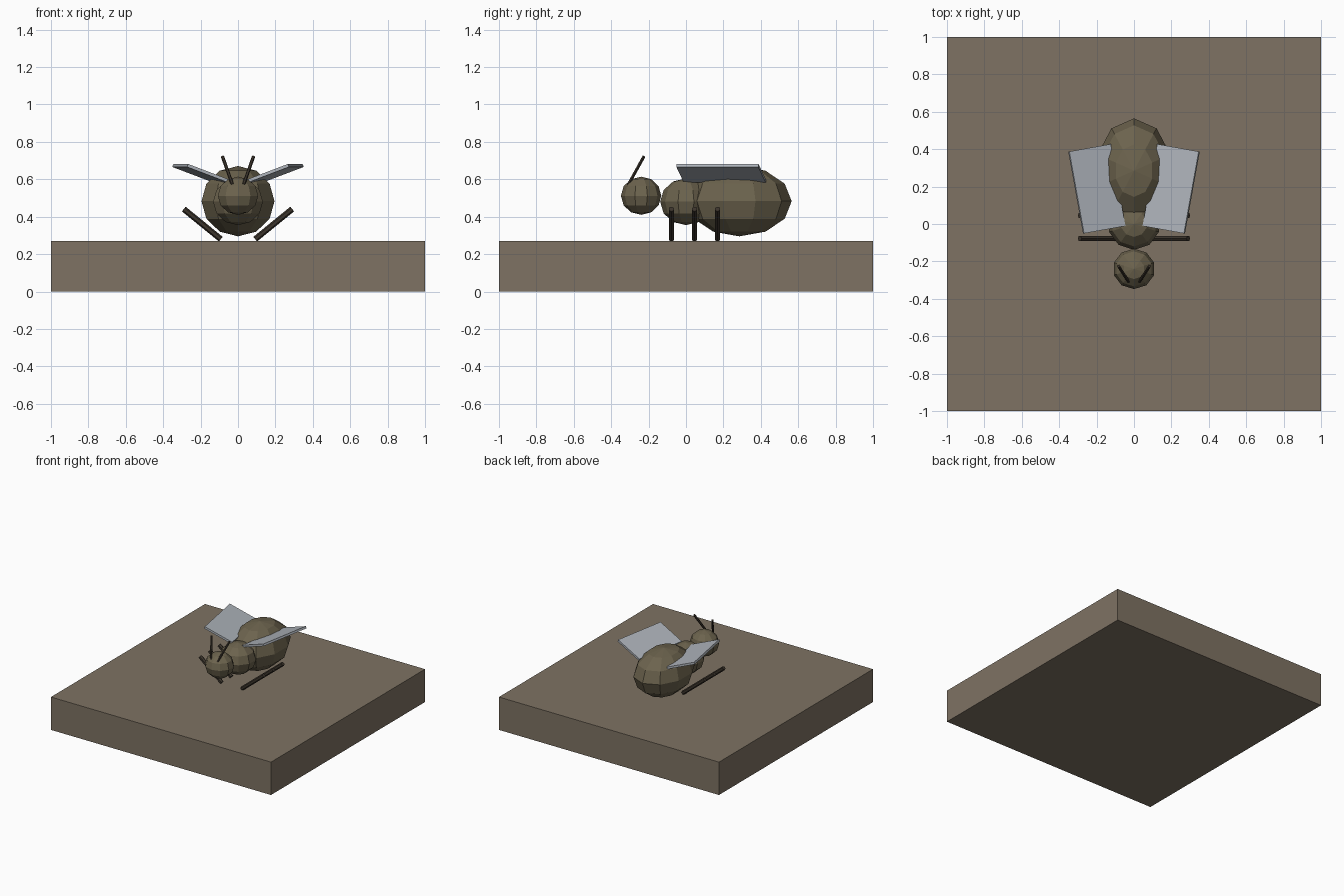
import bpy
from math import radians
from mathutils import Vector

if "Cube" in bpy.data.objects:
    bpy.data.objects.remove(bpy.data.objects["Cube"])


def material(name, rgb):
    m = bpy.data.materials.new(name)
    m.diffuse_color = (*rgb, 1)
    m.use_nodes = True
    m.node_tree.nodes["Principled BSDF"].inputs["Base Color"].default_value = m.diffuse_color
    return m


GROUND = material("ground", (0.21, 0.17, 0.125))
BODY = material("body", (0.15, 0.125, 0.075))
DARK = material("dark_limb", (0.045, 0.035, 0.025))
WING = material("wing", (0.42, 0.45, 0.49))


def finish(name, mat):
    ob = bpy.context.object
    ob.name = name
    ob.data.materials.append(mat)
    return ob


def box(name, loc, size, mat, rot=(0, 0, 0)):
    bpy.ops.mesh.primitive_cube_add(size=1, location=loc, rotation=rot)
    finish(name, mat).scale = size


def ball(name, loc, radii):
    bpy.ops.mesh.primitive_uv_sphere_add(segments=10, ring_count=6, radius=1, location=loc)
    finish(name, BODY).scale = radii


def rod(name, a, b, radius):
    a, b = Vector(a), Vector(b)
    d = b - a
    bpy.ops.mesh.primitive_cylinder_add(vertices=6, radius=radius, depth=d.length,
                                        location=(a + b) / 2,
                                        rotation=d.to_track_quat('Z', 'Y').to_euler())
    finish(name, DARK)


# Ground slab
box("ground_slab", (0, 0, 0.135), (2, 2, 0.27), GROUND)

# Body segments
ball("abdomen", (0, 0.285, 0.483), (0.205, 0.28, 0.188))
ball("thorax", (0, 0, 0.48), (0.14, 0.138, 0.125))
ball("head", (0, -0.24, 0.512), (0.113, 0.108, 0.102))

# Mirrored wings, legs and antennae
for side, s in (("left", -1), ("right", 1)):
    box(side + "_wing", (s * 0.1985, 0.188, 0.632), (0.24, 0.445, 0.017), WING,
        (0, radians(-20.5 * s), radians(-10.2 * s)))
    for i, y in enumerate((-0.078, 0.046, 0.169)):
        rod(f"{side}_leg_{i + 1}", (s * 0.092, y, 0.28), (s * 0.29, y, 0.441), 0.016)
    rod(side + "_antenna", (s * 0.03, -0.308, 0.572), (s * 0.083, -0.225, 0.722), 0.009)
